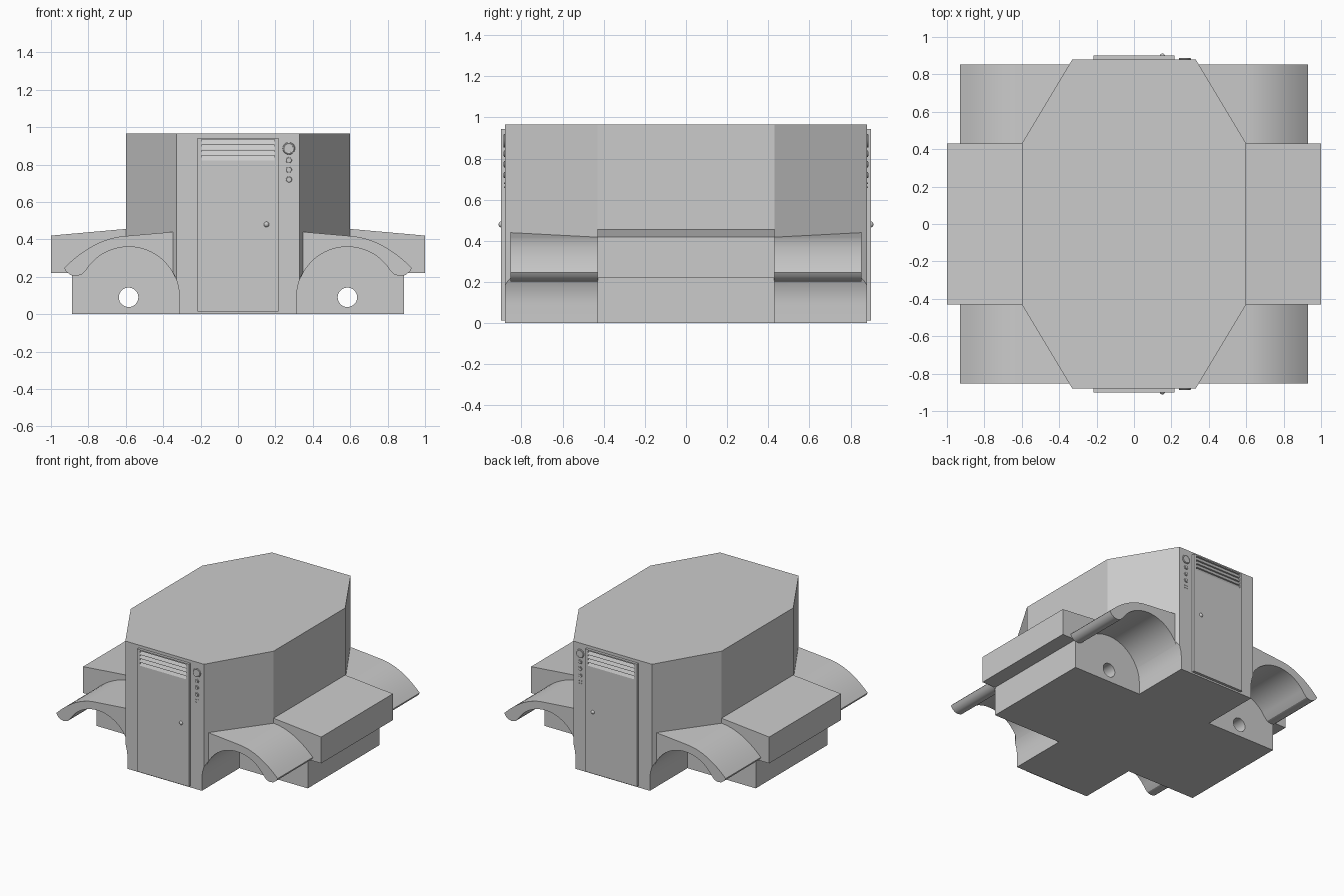
import bpy, bmesh
from math import sin, cos, pi, radians
from mathutils import Matrix

if "Cube" in bpy.data.objects:
    bpy.data.objects.remove(bpy.data.objects["Cube"])


def finish(bm, name):
    bmesh.ops.recalc_face_normals(bm, faces=bm.faces)
    me = bpy.data.meshes.new(name)
    bm.to_mesh(me)
    bm.free()
    ob = bpy.data.objects.new(name, me)
    bpy.context.collection.objects.link(ob)
    return ob


def prism(name, pts, axis, a, b):
    """Extrude a 2D outline along an axis from a to b."""
    bm = bmesh.new()
    put = {'x': lambda p, q, d: (d, p, q),
           'y': lambda p, q, d: (p, d, q),
           'z': lambda p, q, d: (p, q, d)}[axis]
    lo = [bm.verts.new(put(p, q, a)) for p, q in pts]
    hi = [bm.verts.new(put(p, q, b)) for p, q in pts]
    bm.faces.new(lo)
    bm.faces.new(hi)
    n = len(pts)
    for i in range(n):
        j = (i + 1) % n
        bm.faces.new((lo[i], lo[j], hi[j], hi[i]))
    return finish(bm, name)


def rect(x0, x1, y0, y1):
    return [(x0, y0), (x1, y0), (x1, y1), (x0, y1)]


def arc(cx, cz, r, a0, a1, n):
    return [(cx + r * cos(radians(a0 + (a1 - a0) * i / n)),
             cz + r * sin(radians(a0 + (a1 - a0) * i / n))) for i in range(n + 1)]


def smooth(ob):
    bpy.ops.object.select_all(action='DESELECT')
    ob.select_set(True)
    bpy.context.view_layer.objects.active = ob
    bpy.ops.object.shade_smooth_by_angle(angle=radians(30))


def boolean(ob, tool, op):
    m = ob.modifiers.new(op, 'BOOLEAN')
    m.operation, m.solver, m.object = op, 'EXACT', tool
    bpy.context.view_layer.objects.active = ob
    bpy.ops.object.modifier_apply(modifier=m.name)
    bpy.data.objects.remove(tool)


def flip(pts, s):
    return [(s * x, z) for x, z in pts]


WX, WZ, R = 0.585, 0.09, 0.27

# Octagonal cabin joined to the low cross-shaped base
octagon = [(0.33, -0.88), (0.6, -0.43), (0.6, 0.43), (0.33, 0.88),
           (-0.33, 0.88), (-0.6, 0.43), (-0.6, -0.43), (-0.33, -0.88)]
body = prism("cabin_body", octagon, 'z', 0, 0.965)
boolean(body, prism("base", rect(-0.887, 0.887, -0.45, 0.45), 'z', 0, 0.24), 'UNION')

# Wheel wells and axle holes
well = ([(WX - R - 0.002, -0.1)] + arc(WX, WZ, R + 0.002, 180, 36, 24)
        + [(0.82, 0.26), (1.1, 0.26), (1.1, -0.1)])
for sx in (-1, 1):
    for sy in (-1, 1):
        boolean(body, prism("well_cut", flip(well, sx), 'y', sy * 0.43, sy * 1.0), 'DIFFERENCE')
    hole = arc(sx * WX, WZ, 0.052, 0, 348.75, 31)
    boolean(body, prism("axle_cut", hole, 'y', -0.6, 0.6), 'DIFFERENCE')
smooth(body)

# Sloping side decks
deck = [(0.55, 0.22), (1.0, 0.22), (1.0, 0.42), (0.55, 0.46)]
for sx, side in ((-1, "left"), (1, "right")):
    prism(side + "_deck", flip(deck, sx), 'y', -0.43, 0.43)

# Curved fenders with a rounded lip
P0, P1, P2 = (0.6, 0.418), (0.77, 0.407), (0.93, 0.247)
crown = [tuple((1 - t) ** 2 * a + 2 * t * (1 - t) * b + t * t * c for a, b, c in zip(P0, P1, P2))
         for t in [i / 12 for i in range(13)]]
lip = [(0.918, 0.227), (0.895, 0.209), (0.866, 0.203), (0.835, 0.212)]
fender = [(0.335, 0.441)] + crown + lip + arc(WX, WZ, R, 33, 157, 24) + [(0.335, 0.2)]
for sx, side in ((-1, "left"), (1, "right")):
    for sy, end in ((-1, "front"), (1, "back")):
        smooth(prism(f"{end}_{side}_fender", flip(fender, sx), 'y', sy * 0.428, sy * 0.852))


def disc(name, x, z, r, depth, sy, seg=24):
    smooth(prism(name, arc(x, z, r, 0, 360 - 360 / seg, seg - 1), 'y', sy * 0.875, sy * (0.88 + depth)))


def ring(name, x, z, r, tube, sy):
    bpy.ops.mesh.primitive_torus_add(location=(x, sy * 0.882, z), rotation=(pi / 2, 0, 0),
                                     major_radius=r, minor_radius=tube,
                                     major_segments=28, minor_segments=8)
    ob = bpy.context.object
    ob.name = name
    smooth(ob)


for sy, end in ((-1, "front"), (1, "back")):
    # Door with louvres cut in near the top
    door = prism(end + "_door", rect(-0.217, 0.217, 0.013, 0.943), 'y', sy * 0.87, sy * 0.9)
    for i in range(4):
        z0 = 0.82 + i * 0.029
        wedge = [(sy * 0.901, z0), (sy * 0.901, z0 + 0.027), (sy * 0.887, z0 + 0.027)]
        boolean(door, prism("louvre_cut", wedge, 'x', -0.195, 0.195), 'DIFFERENCE')

    # Door knob
    bm = bmesh.new()
    bmesh.ops.create_uvsphere(bm, u_segments=20, v_segments=12, radius=0.015,
                              matrix=Matrix.Translation((0.152, sy * 0.896, 0.48)))
    smooth(finish(bm, end + "_door_knob"))

    # Lamp, three buttons and a cluster of small studs
    disc(end + "_lamp", 0.272, 0.886, 0.026, 0.006, sy)
    ring(end + "_lamp_rim", 0.272, 0.886, 0.027, 0.006, sy)
    for i, z in enumerate((0.823, 0.772, 0.72)):
        disc(f"{end}_button_{i}", 0.272, z, 0.011, 0.008, sy)
        ring(f"{end}_button_rim_{i}", 0.272, z, 0.013, 0.003, sy)
    for i in range(4):
        disc(f"{end}_stud_{i}", 0.272 + (i % 2 - 0.5) * 0.02, 0.67 + (i // 2 - 0.5) * 0.02,
             0.004, 0.004, sy, 10)
